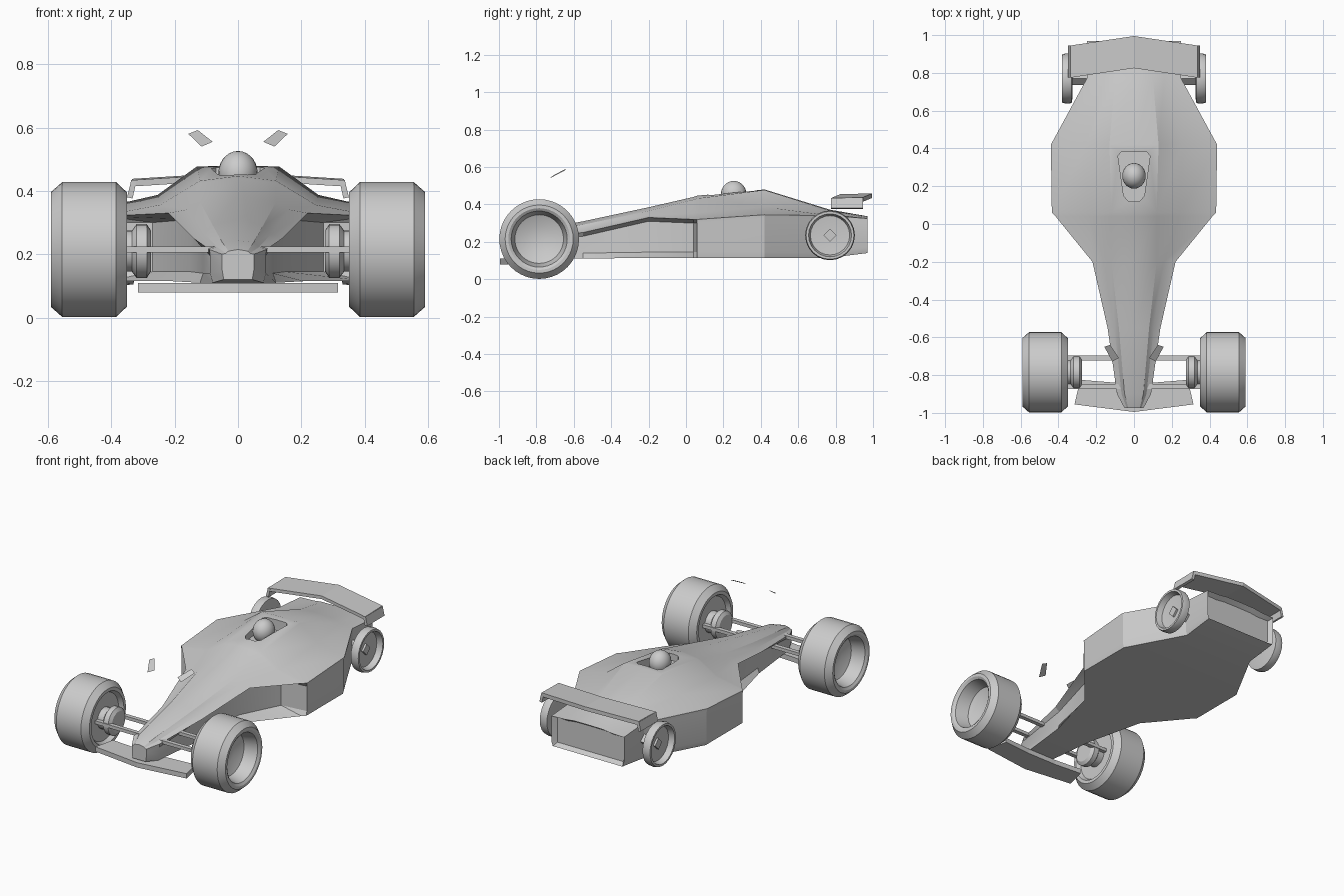
import bpy, bmesh, math

if "Cube" in bpy.data.objects:
    bpy.data.objects.remove(bpy.data.objects["Cube"])


def finish(name, bm, smooth=None):
    bmesh.ops.remove_doubles(bm, verts=bm.verts, dist=0.0002)
    bmesh.ops.recalc_face_normals(bm, faces=bm.faces)
    me = bpy.data.meshes.new(name)
    bm.to_mesh(me)
    bm.free()
    ob = bpy.data.objects.new(name, me)
    bpy.context.collection.objects.link(ob)
    bpy.ops.object.select_all(action='DESELECT')
    ob.select_set(True)
    bpy.context.view_layer.objects.active = ob
    if smooth:
        bpy.ops.object.shade_smooth_by_angle(angle=math.radians(smooth))
    return ob


def loft(name, rings, smooth=None, recess=None):
    """Skin closed rings of points, cap both ends, optionally recess the last cap."""
    bm = bmesh.new()
    vs = [[bm.verts.new(p) for p in r] for r in rings]
    n = len(vs[0])
    for a, b in zip(vs, vs[1:]):
        for i in range(n):
            j = (i + 1) % n
            bm.faces.new((a[i], a[j], b[j], b[i]))
    bm.faces.new(vs[0])
    cap = bm.faces.new(vs[-1])
    if recess:
        bm.normal_update()
        bmesh.ops.recalc_face_normals(bm, faces=bm.faces)
        bmesh.ops.inset_region(bm, faces=[cap], thickness=0.02)
        for v in cap.verts:
            v.co.y -= recess
    return finish(name, bm, smooth)


def prism(name, outline, z0, z1):
    return loft(name, [[(x, y, z) for x, y in outline] for z in (z0, z1)])


def lathe(name, profile, s, cy, cz, n=32):
    """Revolve (x, radius) points about an axis parallel to x."""
    bm = bmesh.new()
    rings = []
    for x, r in profile:
        if r == 0:
            rings.append([bm.verts.new((s * x, cy, cz))] * n)
        else:
            rings.append([bm.verts.new((s * x, cy + r * math.cos(2 * math.pi * k / n),
                                        cz + r * math.sin(2 * math.pi * k / n))) for k in range(n)])
    for a, b in zip(rings, rings[1:]):
        for i in range(n):
            j = (i + 1) % n
            bm.faces.new(list(dict.fromkeys((a[i], a[j], b[j], b[i]))))
    return finish(name, bm, 30)


def box(name, x0, x1, y0, y1, z0, z1):
    return prism(name, [(x0, y0), (x1, y0), (x1, y1), (x0, y1)], z0, z1)


# Body: y, top z, shoulder x z, edge x z, side wall x, floor x z
sections = [
    (-0.975, .215, .03, .21, .05, .20, .05, .045, .12),
    (-0.90, .243, .05, .238, .09, .215, .088, .08, .11),
    (-0.55, .31, .08, .292, .14, .25, .11, .12, .11),
    (-0.20, .385, .12, .365, .22, .33, .15, .21, .115),
    (0.04, .44, .12, .425, .415, .32, .27, .41, .115),
    (0.06, .447, .12, .432, .435, .32, .433, .43, .115),
    (0.42, .48, .13, .477, .44, .345, .437, .43, .115),
    (0.77, .372, .10, .368, .25, .34, .25, .24, .115),
    (0.97, .337, .10, .336, .25, .325, .25, .24, .14),
]
rings = []
for y, zt, xs, zs, xe, ze, xi, xb, zb in sections:
    half = [(xs, zs), (xs + .4 * (xe - xs), ze + .32 * (zs - ze)), (xe, ze),
            (xi, ze - .02), (xi, zb + .03), (xb, zb)]
    rings.append([(0, y, zt)] + [(x, y, z) for x, z in half]
                 + [(-x, y, z) for x, z in reversed(half)])
body = loft("body", rings, 25, recess=0.03)

# Cockpit opening cut into the body
side = [(.03, .12), (.055, .15), (.085, .36), (.07, .38)]
cutter = prism("cockpit_cutter", side + [(-x, y) for x, y in reversed(side)], .41, .6)
cutter.hide_render = True
mod = body.modifiers.new("cockpit", 'BOOLEAN')
mod.operation = 'DIFFERENCE'
mod.solver = 'EXACT'
mod.object = cutter
bpy.context.view_layer.objects.active = body
bpy.ops.object.modifier_apply(modifier="cockpit")
bpy.data.objects.remove(cutter)

# Driver helmet
bm = bmesh.new()
bmesh.ops.create_uvsphere(bm, u_segments=24, v_segments=14, radius=1)
for v in bm.verts:
    v.co = (v.co.x * .062, v.co.y * .068 + .255, v.co.z * .07 + .456)
finish("helmet", bm, 60)

# Front wing
side = [(0.315, -.955), (.285, -.825), (.1, -.84)]
prism("front_wing", [(0, -.995)] + side + [(-x, y) for x, y in reversed(side)], .08, .11)

# Rear wing: chevron blade
loft("rear_wing", [[(x, y, z), (x, y + .17, z + .004), (x, y + .17, z - .02), (x, y, z - .02)]
                   for x, y, z in ((-.335, .775, .434), (0, .825, .455), (.335, .775, .434))])

front_tyre = [(.375, 0), (.375, .145), (.35, .16), (.35, .18), (.385, .213), (.555, .213),
              (.59, .182), (.59, .165), (.58, .15), (.50, .13), (.475, .07), (.47, 0)]
rear_tyre = [(.325, 0), (.325, .10), (.33, .13), (.36, .133), (.38, .128),
             (.38, .115), (.345, .105), (.335, 0)]
hub = [(.275, 0), (.275, .065), (.288, .085), (.32, .085), (.335, .065), (.38, .065), (.38, 0)]

for s, tag in ((1, "right"), (-1, "left")):
    # Wheels and hubs
    lathe("front_wheel_" + tag, front_tyre, s, -.785, .215, 40)
    lathe("front_hub_" + tag, hub, s, -.785, .21, 24)
    lathe("rear_wheel_" + tag, rear_tyre, s, .77, .235, 24)
    lathe("rear_axle_" + tag, [(.2, 0), (.2, .035), (.35, .035), (.35, 0)], s, .77, .235, 4)
    # Suspension arms
    for k, y in enumerate((-.71, -.86)):
        box(f"suspension_arm_{tag}_{k}", s * .07, s * .375, y - .013, y + .013, .205, .225)
    # Rear wing end plate, splayed outward
    loft("wing_end_plate_" + tag,
         [[(s * x, y, z) for x, z in ((.32, .433), (.337, .434), (.35, .38), (.333, .376))]
          for y in (.775, .945)])
    # Mirror: a single floating pane
    bm = bmesh.new()
    bm.faces.new([bm.verts.new((s * x, y, z)) for x, y, z in
                  ((.08, -.71, .555), (.127, -.64, .592), (.157, -.65, .58), (.115, -.728, .54))])
    finish("mirror_" + tag, bm)
